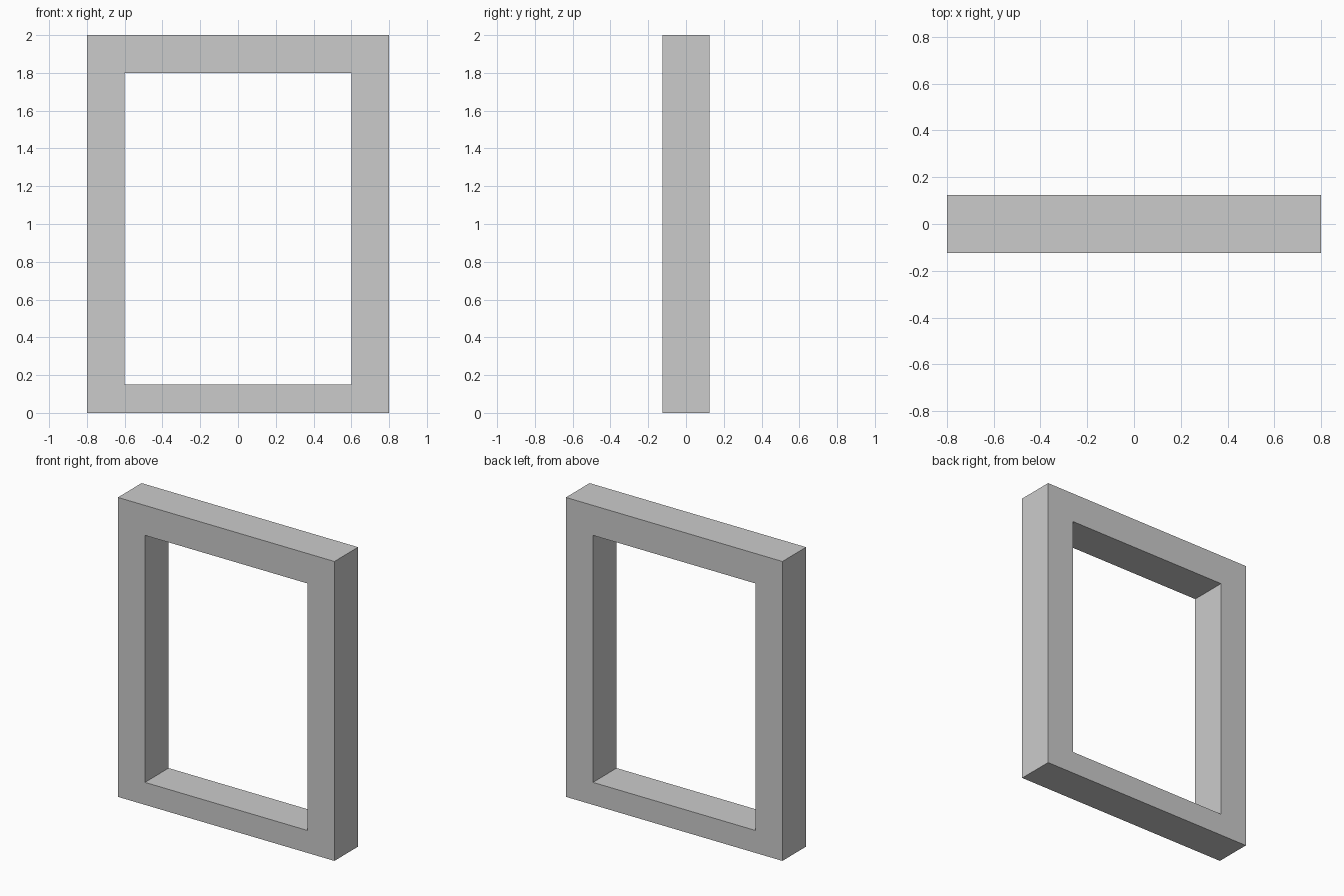
import bpy, bmesh

if "Cube" in bpy.data.objects:
    bpy.data.objects.remove(bpy.data.objects["Cube"])

HALF_DEPTH = 0.125


def rect(x, z0, z1):
    return [(-x, z0), (x, z0), (x, z1), (-x, z1)]


# Window frame: outer and inner rectangles joined into a ring, then given depth
bm = bmesh.new()
outer, inner = (
    [bm.verts.new((x, -HALF_DEPTH, z)) for x, z in rect(*size)]
    for size in ((0.8, 0.0, 2.0), (0.6, 0.15, 1.8))
)
for i in range(4):
    j = (i + 1) % 4
    bm.faces.new((outer[i], outer[j], inner[j], inner[i]))

result = bmesh.ops.extrude_face_region(bm, geom=bm.faces[:], use_keep_orig=True)
back = [g for g in result["geom"] if isinstance(g, bmesh.types.BMVert)]
bmesh.ops.translate(bm, verts=back, vec=(0, 2 * HALF_DEPTH, 0))
bmesh.ops.recalc_face_normals(bm, faces=bm.faces[:])

mesh = bpy.data.meshes.new("window_frame")
bm.to_mesh(mesh)
bm.free()
frame = bpy.data.objects.new("window_frame", mesh)
bpy.context.collection.objects.link(frame)
